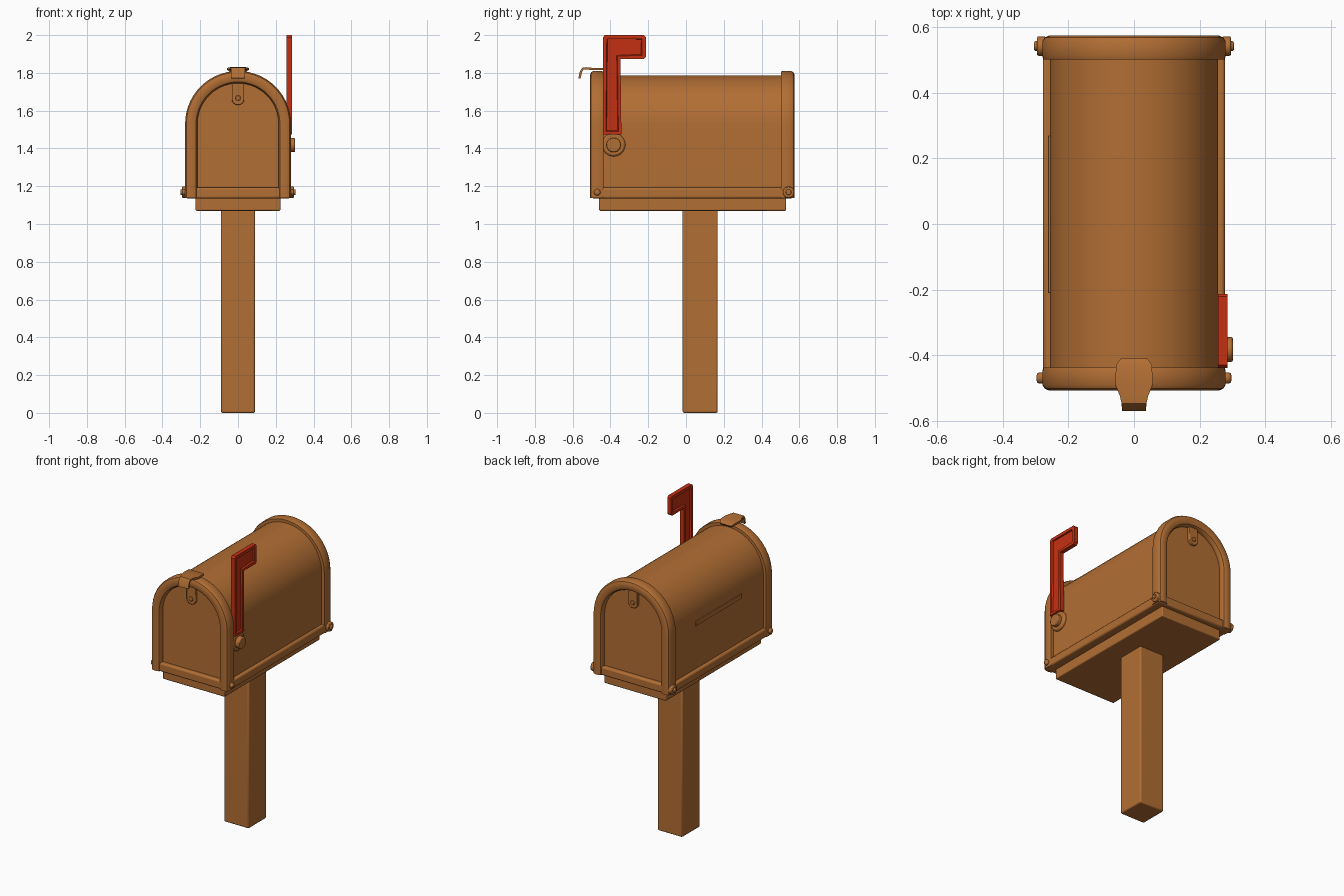
import bpy, bmesh, math
from mathutils import Matrix

if "Cube" in bpy.data.objects:
    bpy.data.objects.remove(bpy.data.objects["Cube"])


def material(name, rgb):
    m = bpy.data.materials.new(name)
    m.diffuse_color = (*rgb, 1)
    m.use_nodes = True
    m.node_tree.nodes["Principled BSDF"].inputs["Base Color"].default_value = m.diffuse_color
    return m


BROWN = material("warm brown", (0.445, 0.156, 0.034))
RED = material("flag red", (0.56, 0.03, 0.006))


def finish(bm, name, mat=BROWN, bevel=0.0, smooth=True):
    bmesh.ops.recalc_face_normals(bm, faces=bm.faces[:])
    me = bpy.data.meshes.new(name)
    bm.to_mesh(me)
    bm.free()
    ob = bpy.data.objects.new(name, me)
    bpy.context.collection.objects.link(ob)
    me.materials.append(mat)
    if bevel:
        b = ob.modifiers.new("bevel", "BEVEL")
        b.width, b.segments, b.limit_method = bevel, 2, 'ANGLE'
    if smooth:
        bpy.ops.object.select_all(action='DESELECT')
        ob.select_set(True)
        bpy.context.view_layer.objects.active = ob
        bpy.ops.object.shade_smooth_by_angle(angle=math.radians(35))
    return ob


def box(name, x0, x1, y0, y1, z0, z1, bevel=0.006, mat=BROWN):
    bm = bmesh.new()
    m = (Matrix.Translation(((x0 + x1) / 2, (y0 + y1) / 2, (z0 + z1) / 2))
         @ Matrix.Diagonal((x1 - x0, y1 - y0, z1 - z0, 1)))
    bmesh.ops.create_cube(bm, size=1, matrix=m)
    return finish(bm, name, mat, bevel)


def disc(name, start, end, r, axis='X', bevel=0.005, n=24):
    """Cylinder along x (or y) from start, of given end coordinate."""
    bm = bmesh.new()
    i = 'XY'.index(axis)
    mid = list(start)
    mid[i] = (start[i] + end) / 2
    rot = Matrix.Rotation(math.pi / 2, 4, 'Y' if axis == 'X' else 'X')
    bmesh.ops.create_cone(bm, cap_ends=True, segments=n, radius1=r, radius2=r,
                          depth=abs(end - start[i]), matrix=Matrix.Translation(mid) @ rot)
    return finish(bm, name, BROWN, bevel)


def prism(pts, to3d, a, b):
    """Extruded outline; to3d(u, v, w) places the points."""
    bm = bmesh.new()
    rings = [[bm.verts.new(to3d(u, v, w)) for u, v in pts] for w in (a, b)]
    caps = [bm.faces.new(r) for r in rings]
    n = len(pts)
    for i in range(n):
        j = (i + 1) % n
        bm.faces.new((rings[0][i], rings[0][j], rings[1][j], rings[1][i]))
    bmesh.ops.recalc_face_normals(bm, faces=bm.faces[:])
    return bm, caps


SPRING = 1.53


def arch(w, z0=1.14, n=28):
    pts = [(w, z0)]
    pts += [(w * math.cos(math.pi * i / n), SPRING + w * math.sin(math.pi * i / n)) for i in range(n + 1)]
    return pts + [(-w, z0)]


# Post and board
box("post", -0.09, 0.09, -0.018, 0.168, 0, 1.08, 0.008)
box("mounting_board", -0.225, 0.225, -0.46, 0.53, 1.07, 1.14)
box("bottom_tray", -0.278, 0.278, -0.5, 0.565, 1.135, 1.192, 0.01)

# Arched box; its ends are the recessed door and back panel
bm, _ = prism(arch(0.257), lambda u, v, w: (u, w, v), -0.472, 0.537)
finish(bm, "box_body")


# Rounded rims round both ends
def rim(name, y_out, y_in):
    section = [(.215, 0.6), (.215, .25), (.222, .08), (.235, 0), (.26, 0),
               (.273, .08), (.28, .25), (.28, .85), (.276, 1), (.23, 1)]
    bm = bmesh.new()
    rings = []
    for w, t in section:
        y = y_out + (y_in - y_out) * t
        rings.append([bm.verts.new((x, y, z)) for x, z in arch(w, 1.137)])
    k = len(rings)
    for a in range(k):
        r, s = rings[a], rings[(a + 1) % k]
        for i in range(len(r) - 1):
            bm.faces.new((r[i], r[i + 1], s[i + 1], s[i]))
    for end in (0, -1):
        bm.faces.new([r[end] for r in rings])
    finish(bm, name)


rim("front_rim", -0.508, -0.438)
rim("back_rim", 0.575, 0.502)

# Hinge rivets at the lower corners
for side, s in (("left", -1), ("right", 1)):
    disc(f"{side}_front_rivet", (s * .27, -.47, 1.168), s * .297, .017, bevel=.008)
    disc(f"{side}_back_washer", (s * .27, .543, 1.168), s * .296, .03)
    disc(f"{side}_back_rivet", (s * .27, .543, 1.168), s * .305, .015)

# Hanging tabs with a button on each end panel
tab = [(-.033, 1.79), (.033, 1.79), (.033, 1.66)]
tab += [(.033 * math.cos(a), 1.66 + .03 * math.sin(a)) for a in [-math.pi * i / 8 for i in range(1, 9)]]
for end, y, d in (("front", -.472, -1), ("back", .537, 1)):
    bm, _ = prism(tab, lambda u, v, w: (u, w, v), y - d * .005, y + d * .016)
    finish(bm, f"{end}_tab", BROWN, .003)
    disc(f"{end}_tab_button", (0, y, 1.667), y + d * .024, .014, 'Y', .003, 16)

# Latch clip: a bent strip over the top of the front rim
path = [(-.41, 1.812, .04), (-.43, 1.826, .055), (-.49, 1.826, .057), (-.525, 1.83, .043),
        (-.548, 1.828, .038), (-.562, 1.808, .037), (-.57, 1.772, .036)]
bm = bmesh.new()
rows = []
for i, (y, z, w) in enumerate(path):
    a, b = path[max(i - 1, 0)], path[min(i + 1, len(path) - 1)]
    ty, tz = b[0] - a[0], b[1] - a[1]
    ln = math.hypot(ty, tz)
    ny, nz = -tz / ln * .012, ty / ln * .012
    rows.append([bm.verts.new(p) for p in ((-w, y, z), (w, y, z), (w, y + ny, z + nz), (-w, y + ny, z + nz))])
for r, s in zip(rows, rows[1:]):
    for i in range(4):
        j = (i + 1) % 4
        bm.faces.new((r[i], r[j], s[j], s[i]))
bm.faces.new(rows[0])
bm.faces.new(rows[-1])
finish(bm, "latch_clip")

# Thin strip on the left wall
box("left_strip", -.262, -.25, -.21, .27, 1.475, 1.505, .002)

# Signal flag with sunken panels on both faces
outline = [(-.44, 1.475), (-.342, 1.475), (-.347, 1.873), (-.225, 1.873), (-.213, 1.885),
           (-.213, 1.99), (-.222, 2.0), (-.43, 2.0), (-.44, 1.988)]
bm, caps = prism(outline, lambda u, v, w: (w, u, v), .257, .285)
for f in caps:
    bmesh.ops.inset_region(bm, faces=[f], thickness=.022, depth=0)
    bmesh.ops.inset_region(bm, faces=[f], thickness=.006, depth=-.009)
finish(bm, "signal_flag", RED)

# Flag pivot
disc("pivot_plate", (.24, -.383, 1.42), .274, .062, bevel=.01, n=32)
disc("pivot_bolt", (.25, -.383, 1.418), .302, .038, bevel=.006)
